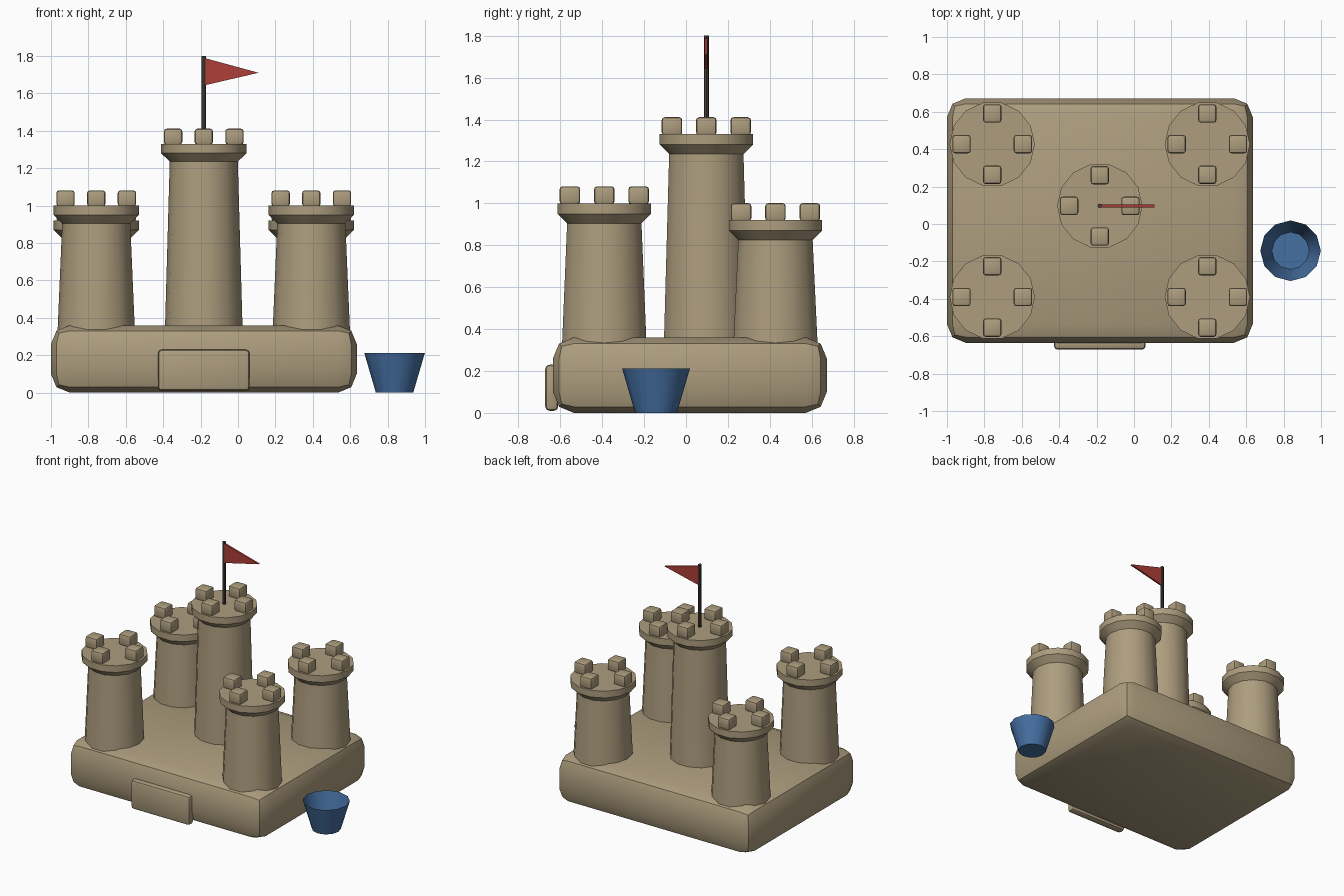
import bpy, bmesh, math

if "Cube" in bpy.data.objects:
    bpy.data.objects.remove(bpy.data.objects["Cube"])


def material(name, col):
    m = bpy.data.materials.new(name)
    m.diffuse_color = (*col, 1)
    m.use_nodes = True
    m.node_tree.nodes["Principled BSDF"].inputs["Base Color"].default_value = m.diffuse_color
    return m


SAND = material("sand", (0.42, 0.34, 0.21))
BLUE = material("blue", (0.06, 0.16, 0.36))
RED = material("red", (0.42, 0.05, 0.04))
DARK = material("dark_wood", (0.07, 0.055, 0.045))


def finish(name, bm, mat, angle=40):
    bmesh.ops.recalc_face_normals(bm, faces=bm.faces)
    me = bpy.data.meshes.new(name)
    bm.to_mesh(me)
    bm.free()
    me.materials.append(mat)
    ob = bpy.data.objects.new(name, me)
    bpy.context.collection.objects.link(ob)
    bpy.ops.object.select_all(action='DESELECT')
    ob.select_set(True)
    bpy.context.view_layer.objects.active = ob
    if angle:
        bpy.ops.object.shade_smooth_by_angle(angle=math.radians(angle))
    return ob


def box(name, lo, hi, bevel, segs):
    bm = bmesh.new()
    bmesh.ops.create_cube(bm, size=1)
    for v in bm.verts:
        v.co = [(lo[i] + hi[i]) / 2 + v.co[i] * (hi[i] - lo[i]) for i in range(3)]
    bmesh.ops.bevel(bm, geom=bm.edges[:], offset=bevel, segments=segs,
                    profile=0.5, affect='EDGES', clamp_overlap=True)
    return finish(name, bm, SAND)


def lathe(name, centre, profile, sides, mat, cap_top=True):
    """Stack of rings (radius, z) with a closed bottom."""
    bm = bmesh.new()
    rings = []
    for r, z in profile:
        rings.append([bm.verts.new((centre[0] + r * math.cos(2 * math.pi * i / sides),
                                    centre[1] + r * math.sin(2 * math.pi * i / sides), z))
                      for i in range(sides)])
    for a, b in zip(rings, rings[1:]):
        for i in range(sides):
            j = (i + 1) % sides
            bm.faces.new((a[i], a[j], b[j], b[i]))
    bm.faces.new(rings[0][::-1])
    if cap_top:
        bm.faces.new(rings[-1])
    return finish(name, bm, mat, 32)


def tower(name, x, y, top):
    # tapered shaft with flared cap
    neck = top - 0.095
    lathe(name, (x, y), [(0.21, 0.25), (0.182, neck), (0.228, top - 0.05), (0.228, top)],
          14, SAND)
    # four merlons
    for i in range(4):
        a = i * math.pi / 2
        cx, cy = x + 0.164 * math.cos(a), y + 0.164 * math.sin(a)
        box(f"{name}_merlon_{i + 1}", (cx - 0.049, cy - 0.049, top - 0.004),
            (cx + 0.049, cy + 0.049, top + 0.081), 0.014, 2)


# sand base and front gate
box("base", (-1, -0.635, 0), (0.635, 0.672, 0.36), 0.1, 2)
box("gate", (-0.428, -0.672, 0.01), (0.062, -0.61, 0.23), 0.02, 2)

# corner towers and central keep
CX, CY = -0.183, 0.097
for side, x in (("left", CX - 0.575), ("right", CX + 0.575)):
    tower(f"front_{side}_tower", x, -0.39, 1.0)
    tower(f"back_{side}_tower", x, 0.427, 0.92)
tower("central_tower", CX, CY, 1.33)

# flag pole and pennant
lathe("flag_pole", (CX, CY), [(0.012, 1.3), (0.012, 1.8)], 8, DARK)
bm = bmesh.new()
tri = [(CX, 1.79), (CX, 1.642), (0.11, 1.71)]
face = bm.faces.new([bm.verts.new((x, CY - 0.008, z)) for x, z in tri])
ext = bmesh.ops.extrude_face_region(bm, geom=[face])
for v in ext["geom"]:
    if isinstance(v, bmesh.types.BMVert):
        v.co.y += 0.014
finish("pennant", bm, RED, 0)

# open bucket
lathe("bucket", (0.837, -0.143), [(0.1, 0), (0.162, 0.212)], 12, BLUE, cap_top=False)
